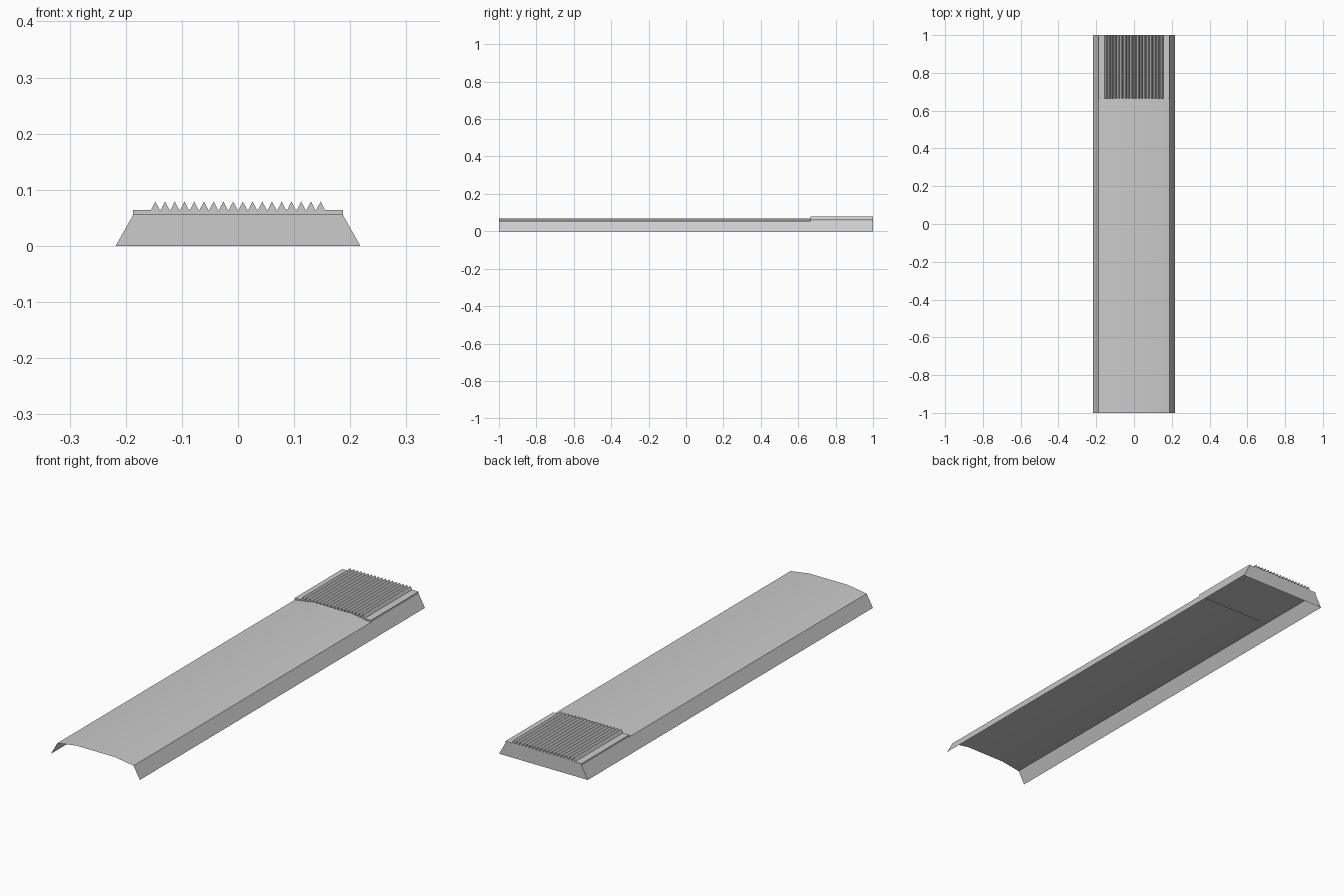
import bpy
import math

if "Cube" in bpy.data.objects:
    bpy.data.objects.remove(bpy.data.objects["Cube"])


def make_object(name, verts, faces, smooth=False):
    mesh = bpy.data.meshes.new(name)
    mesh.from_pydata(verts, [], faces)
    mesh.update()
    obj = bpy.data.objects.new(name, mesh)
    bpy.context.collection.objects.link(obj)
    if smooth:
        bpy.ops.object.select_all(action='DESELECT')
        obj.select_set(True)
        bpy.context.view_layer.objects.active = obj
        bpy.ops.object.shade_smooth_by_angle(angle=math.radians(30))
    return obj


# Thin cover shell: open underneath and at the front, closed at the back
half = [(0.218, 0.0), (0.187, 0.055), (0.095, 0.069)]
profile = [(-x, z) for x, z in half] + half[::-1]
n = len(profile)
verts = [(x, y, z) for y in (-1, 1) for x, z in profile]
faces = [(i, i + 1, n + i + 1, n + i) for i in range(n - 1)]
# back wall up to the shoulder line
faces.append((n, n + 1, n + 4, n + 5))
make_object("cover_shell", verts, faces, smooth=True)

# Flat grip plate across the back end
x, z0, z1, y0, y1 = 0.187, 0.055, 0.064, 0.665, 1.0
corners = [(-x, y0), (x, y0), (x, y1), (-x, y1)]
verts = [(a, b, z) for z in (z0, z1) for a, b in corners]
faces = [(3, 2, 1, 0), (4, 5, 6, 7)]
faces += [(i, (i + 1) % 4, 4 + (i + 1) % 4, 4 + i) for i in range(4)]
make_object("grip_plate", verts, faces)

# Row of triangular grip ribs running lengthwise
count, span = 18, 0.312
pitch = span / count
verts, faces = [], []
for k in range(count):
    c = -span / 2 + pitch * (k + 0.5)
    w = pitch * 0.48
    b = len(verts)
    for y in (y0, y1):
        verts += [(c - w, y, 0.063), (c, y, 0.079), (c + w, y, 0.063)]
    faces += [(b, b + 1, b + 4, b + 3), (b + 1, b + 2, b + 5, b + 4),
              (b, b + 2, b + 1), (b + 3, b + 4, b + 5)]
make_object("grip_ribs", verts, faces)
